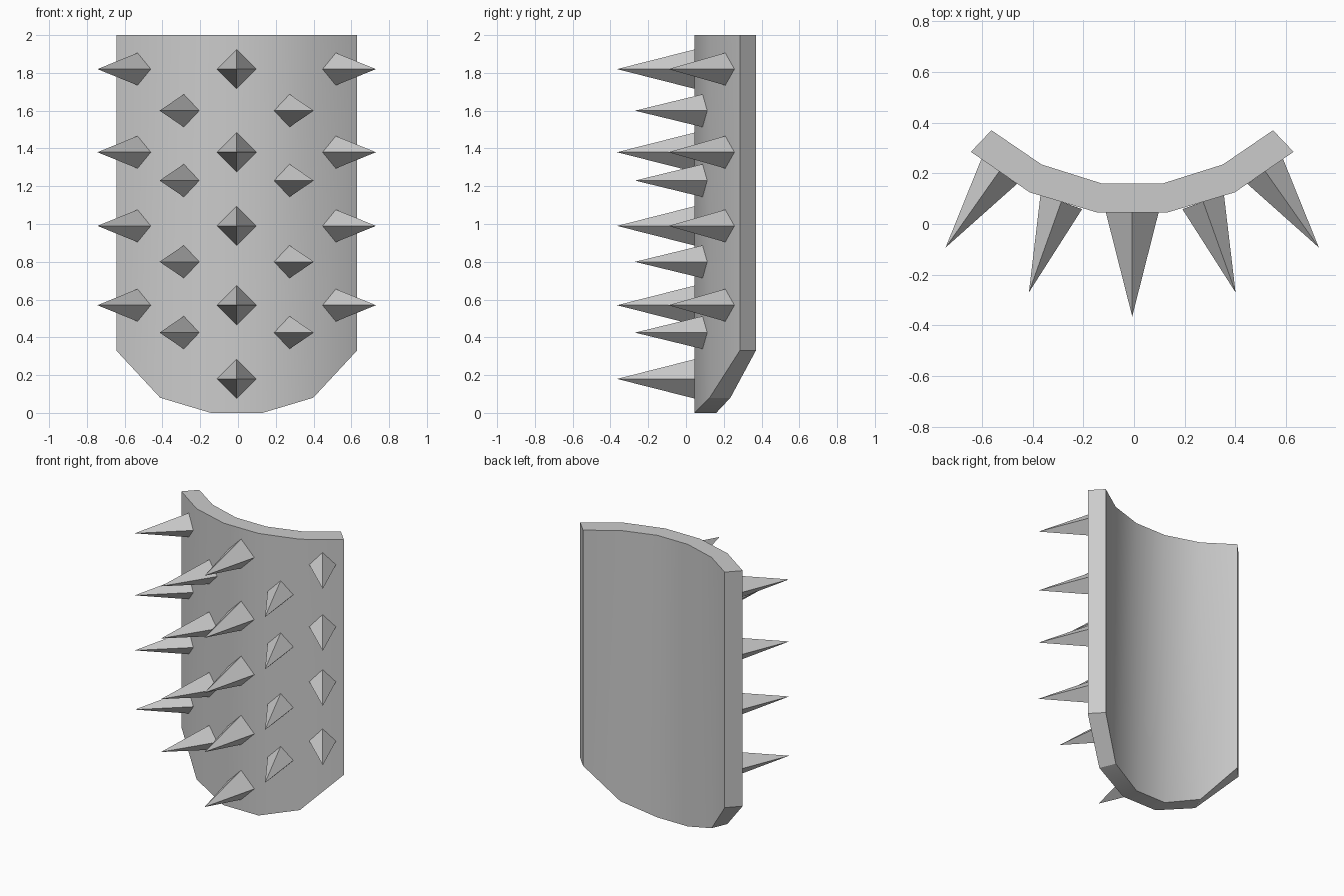
import bpy, bmesh
from mathutils import Vector

cube = bpy.data.objects.get("Cube")
if cube:
    bpy.data.objects.remove(cube, do_unlink=True)

CX = -0.007  # mirror line of the model

grey = bpy.data.materials.new("grey_metal")
grey.use_nodes = True
colour = (0.6, 0.6, 0.6, 1)
grey.diffuse_color = colour
grey.node_tree.nodes["Principled BSDF"].inputs["Base Color"].default_value = colour


def add_object(name, bm):
    bmesh.ops.recalc_face_normals(bm, faces=bm.faces[:])
    mesh = bpy.data.meshes.new(name)
    bm.to_mesh(mesh)
    bm.free()
    mesh.materials.append(grey)
    obj = bpy.data.objects.new(name, mesh)
    bpy.context.collection.objects.link(obj)
    return obj


# Curved plate: each column is front x, front y, back x, back y, bottom z
half = [(0.137, 0.045, 0.12, 0.16, 0.0),
        (0.405, 0.125, 0.358, 0.235, 0.08),
        (0.637, 0.285, 0.556, 0.37, 0.33)]
columns = [(-a, b, -c, d, e) for a, b, c, d, e in reversed(half)] + half
bm = bmesh.new()
rings = []
for fx, fy, bx, by, z in columns:
    corners = [(fx, fy, z), (fx, fy, 2), (bx, by, 2), (bx, by, z)]
    rings.append([bm.verts.new((x + CX, y, h)) for x, y, h in corners])
for a, b in zip(rings, rings[1:]):
    for i in range(4):
        j = (i + 1) % 4
        bm.faces.new((a[i], a[j], b[j], b[i]))
bm.faces.new(rings[0])
bm.faces.new(rings[-1])
plate = add_object("curved_plate", bm)
bpy.ops.object.select_all(action='DESELECT')
plate.select_set(True)
bpy.context.view_layer.objects.active = plate
bpy.ops.object.shade_smooth_by_angle(angle=0.42)


# Four-sided spikes standing on the plate
def add_spike(name, base, tip, radius, z):
    base = Vector((base[0] + CX, base[1], z))
    tip = Vector((tip[0] + CX, tip[1], z))
    up = Vector((0, 0, radius))
    side = (tip - base).normalized().cross(up)
    bm = bmesh.new()
    ring = [bm.verts.new(base + v) for v in (up, side, -up, -side)]
    apex = bm.verts.new(tip)
    bm.faces.new(ring)
    for i in range(4):
        bm.faces.new((ring[i], ring[(i + 1) % 4], apex))
    add_object(name, bm)


outer_rows = [1.82, 1.38, 0.99, 0.57]
inner_rows = [1.6, 1.23, 0.8, 0.425]
for z in outer_rows + [0.18]:
    add_spike("centre_spike", (0, 0.045), (0, -0.365), 0.104, z)
for s, label in ((1, "left"), (-1, "right")):
    for z in inner_rows:
        add_spike(label + "_inner_spike", (s * 0.28, 0.088), (s * 0.408, -0.27), 0.087, z)
    for z in outer_rows:
        add_spike(label + "_outer_spike", (s * 0.525, 0.208), (s * 0.737, -0.093), 0.086, z)
